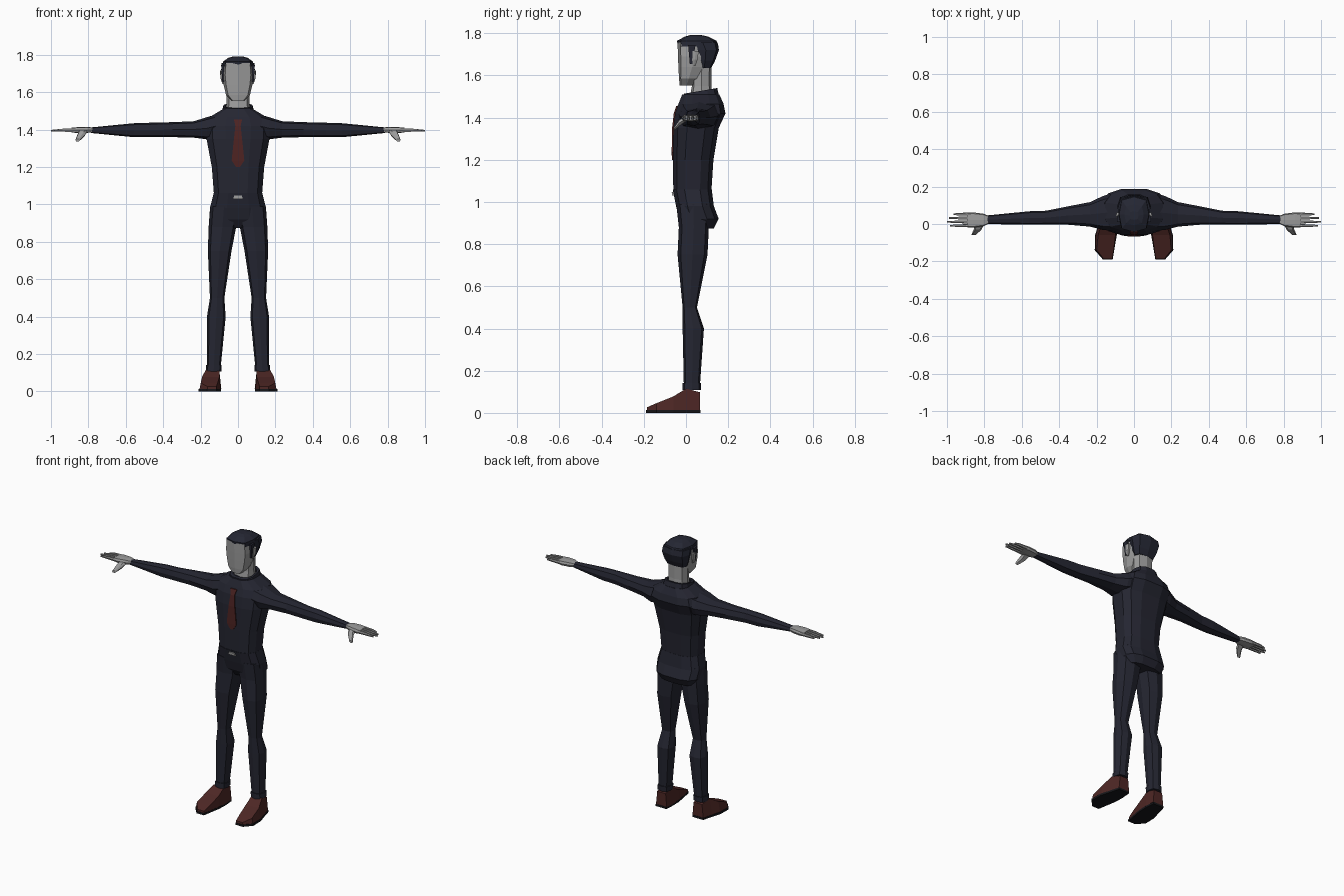
import bpy, bmesh, math


def material(name, rgb):
    m = bpy.data.materials.new(name)
    m.diffuse_color = (*rgb, 1)
    return m


NAVY = material("navy_cloth", (0.018, 0.019, 0.031))
HAIR = material("dark_hair", (0.018, 0.020, 0.033))
SKIN = material("grey_skin", (0.33, 0.33, 0.33))
RED = material("dark_red_tie", (0.075, 0.017, 0.016))
BROWN = material("brown_leather", (0.075, 0.020, 0.018))
BLACK = material("black_sole", (0.008, 0.008, 0.010))
METAL = material("buckle_metal", (0.42, 0.42, 0.42))


def finish(name, bm, mat, mirror=False):
    bmesh.ops.recalc_face_normals(bm, faces=bm.faces)
    me = bpy.data.meshes.new(name)
    bm.to_mesh(me)
    bm.free()
    me.materials.append(mat)
    ob = bpy.data.objects.new(name, me)
    bpy.context.collection.objects.link(ob)
    if mirror:
        ob.modifiers.new("mirror", 'MIRROR').use_mirror_merge = False
    return ob


def loft(name, axis, rows, mat, n=8, half=False, power=0.7, mirror=False,
         warp=None, caps=True):
    """Skin rounded sections; each row is position, u min, u max, v min, v max."""
    bm = bmesh.new()
    off = math.pi / n if half else 0
    top = math.cos(off)
    rings = []
    for t, u0, u1, v0, v1 in rows:
        ring = []
        for i in range(n):
            a = 2 * math.pi * i / n + off
            c, s = [math.copysign(min(1, abs(f) / top) ** power, f)
                    for f in (math.cos(a), math.sin(a))]
            u = (u0 + u1) / 2 + c * (u1 - u0) / 2
            v = (v0 + v1) / 2 + s * (v1 - v0) / 2
            p = {'x': (t, u, v), 'y': (u, t, v), 'z': (u, v, t)}[axis]
            ring.append(bm.verts.new(warp(*p) if warp else p))
        rings.append(ring)
    for a, b in zip(rings, rings[1:]):
        for i in range(n):
            j = (i + 1) % n
            bm.faces.new((a[i], a[j], b[j], b[i]))
    if caps:
        bm.faces.new(rings[0])
        bm.faces.new(rings[-1])
    return finish(name, bm, mat, mirror)


def centred(rows):
    return [(z, -w, w, y0, y1) for z, w, y0, y1 in rows]


def plate(name, rows, mat, depth=0.008):
    """Thin symmetric plate on the chest; each row is z, half width, front y."""
    bm = bmesh.new()
    layers = [[[bm.verts.new((s * w, y + d, z)) for s in (-1, 1)]
               for z, w, y in rows] for d in (0, depth)]
    f, b = layers
    for i in range(len(rows) - 1):
        for L in layers:
            bm.faces.new((L[i][0], L[i][1], L[i + 1][1], L[i + 1][0]))
        for s in (0, 1):
            bm.faces.new((f[i][s], f[i + 1][s], b[i + 1][s], b[i][s]))
    for i in (0, -1):
        bm.faces.new((f[i][0], f[i][1], b[i][1], b[i][0]))
    return finish(name, bm, mat)


# Jacket body and hips
loft("jacket_torso", 'z', centred([
    (1.045, .128, -.060, .120), (1.20, .140, -.062, .130),
    (1.35, .168, -.060, .155), (1.42, .172, -.052, .187),
    (1.465, .155, -.036, .178), (1.51, .080, -.018, .158)]),
    NAVY, n=12, half=True)
loft("hips", 'z', centred([
    (1.06, .130, -.063, .122), (.98, .150, -.047, .132),
    (.92, .145, -.032, .155), (.875, .115, .0, .132)]), NAVY, n=12, half=True)

# Collar, higher at the nape
loft("collar", 'z', centred([
    (1.465, .090, -.020, .162), (1.525, .078, -.010, .148),
    (1.525, .066, .010, .132), (1.465, .066, .010, .132)]), NAVY, n=12, half=True,
    caps=False, warp=lambda x, y, z: (x, y, z + (y - .06) * .17))

# Sleeves
loft("sleeve", 'x', [
    (.06, -.040, .178, 1.37, 1.497), (.165, -.032, .150, 1.348, 1.467),
    (.235, -.014, .117, 1.357, 1.445), (.35, -.004, .095, 1.36, 1.440),
    (.47, -.004, .071, 1.36, 1.437), (.56, -.004, .068, 1.36, 1.434),
    (.785, .0, .046, 1.382, 1.412)], NAVY, mirror=True)

# Hands: palm, four fingers and a thumb
loft("palm", 'x', [
    (.77, .005, .041, 1.387, 1.410), (.805, -.012, .055, 1.383, 1.415),
    (.86, -.020, .062, 1.382, 1.413), (.89, -.018, .060, 1.385, 1.410)],
    SKIN, power=.5, mirror=True)
for i, tip in enumerate((.985, 1.0, .99, .965)):
    y = -.009 + i * .0205
    loft(f"finger_{i + 1}", 'x', [
        (.87, y - .009, y + .009, 1.387, 1.408),
        (.935, y - .007, y + .007, 1.388, 1.406),
        (tip, y - .004, y + .004, 1.389, 1.399)], SKIN, n=6, mirror=True)
loft("thumb", 'y', [
    (.005, .800, .850, 1.385, 1.410), (-.030, .815, .857, 1.360, 1.392),
    (-.058, .845, .870, 1.337, 1.352)], SKIN, n=6, mirror=True)

# Trouser legs and cuffs
loft("trouser_leg", 'z', [
    (.99, .0, .149, -.046, .115), (.88, .010, .157, -.034, .108),
    (.75, .035, .161, -.040, .102), (.50, .073, .150, -.016, .052),
    (.40, .066, .166, -.016, .085), (.115, .094, .165, -.010, .065)],
    NAVY, mirror=True)
loft("trouser_cuff", 'z', [
    (.108, .089, .172, -.016, .070), (.142, .087, .170, -.016, .072)],
    NAVY, mirror=True)


# Shoes, narrowing towards the ankle
def taper(x, y, z):
    return (x - (x - .13) * z * 2.5, y, z)


loft("shoe", 'y', [
    (.066, .092, .172, .012, .098), (.0, .088, .190, .012, .115),
    (-.06, .092, .207, .012, .078), (-.14, .106, .208, .012, .046),
    (-.186, .115, .165, .012, .026)],
    BROWN, n=4, half=True, mirror=True, warp=taper)
loft("sole", 'y', [
    (.068, .095, .172, .0, .013), (.0, .090, .190, .0, .013),
    (-.06, .092, .208, .0, .013), (-.14, .106, .210, .0, .013),
    (-.189, .114, .167, .0, .013)], BLACK, n=4, half=True, mirror=True)

# Neck and face
loft("neck", 'z', centred([
    (1.46, .066, .012, .130), (1.55, .062, .028, .120),
    (1.66, .062, .030, .120)]), SKIN)
loft("face", 'z', centred([
    (1.553, .034, -.030, .035), (1.585, .064, -.033, .060),
    (1.64, .077, -.036, .095), (1.69, .083, -.038, .115),
    (1.755, .078, -.040, .120)]), SKIN, power=.55)
loft("ear", 'z', [
    (1.645, .074, .084, .030, .045), (1.675, .076, .094, .028, .056),
    (1.715, .076, .096, .030, .062)], SKIN, n=6, mirror=True)

# Hair: crown and back of the head
loft("hair_crown", 'z', centred([
    (1.738, .084, -.038, .154), (1.764, .080, -.043, .145),
    (1.784, .052, -.005, .105), (1.792, .024, .022, .068)]), HAIR, power=.6)
loft("hair_back", 'z', centred([
    (1.635, .066, .052, .120), (1.67, .080, .044, .138),
    (1.72, .090, .032, .156), (1.755, .087, .010, .150)]), HAIR, power=.6)
loft("sideburn", 'z', [
    (1.655, .072, .084, .018, .030), (1.745, .074, .090, .010, .045)],
    HAIR, n=4, half=True, mirror=True)

# Tie and belt buckle
plate("tie", [
    (1.455, .022, -.046), (1.42, .014, -.058), (1.35, .022, -.066),
    (1.235, .034, -.068), (1.20, .010, -.067)], RED)
plate("belt_buckle", [(1.048, .020, -.068), (1.030, .026, -.065)], METAL)
